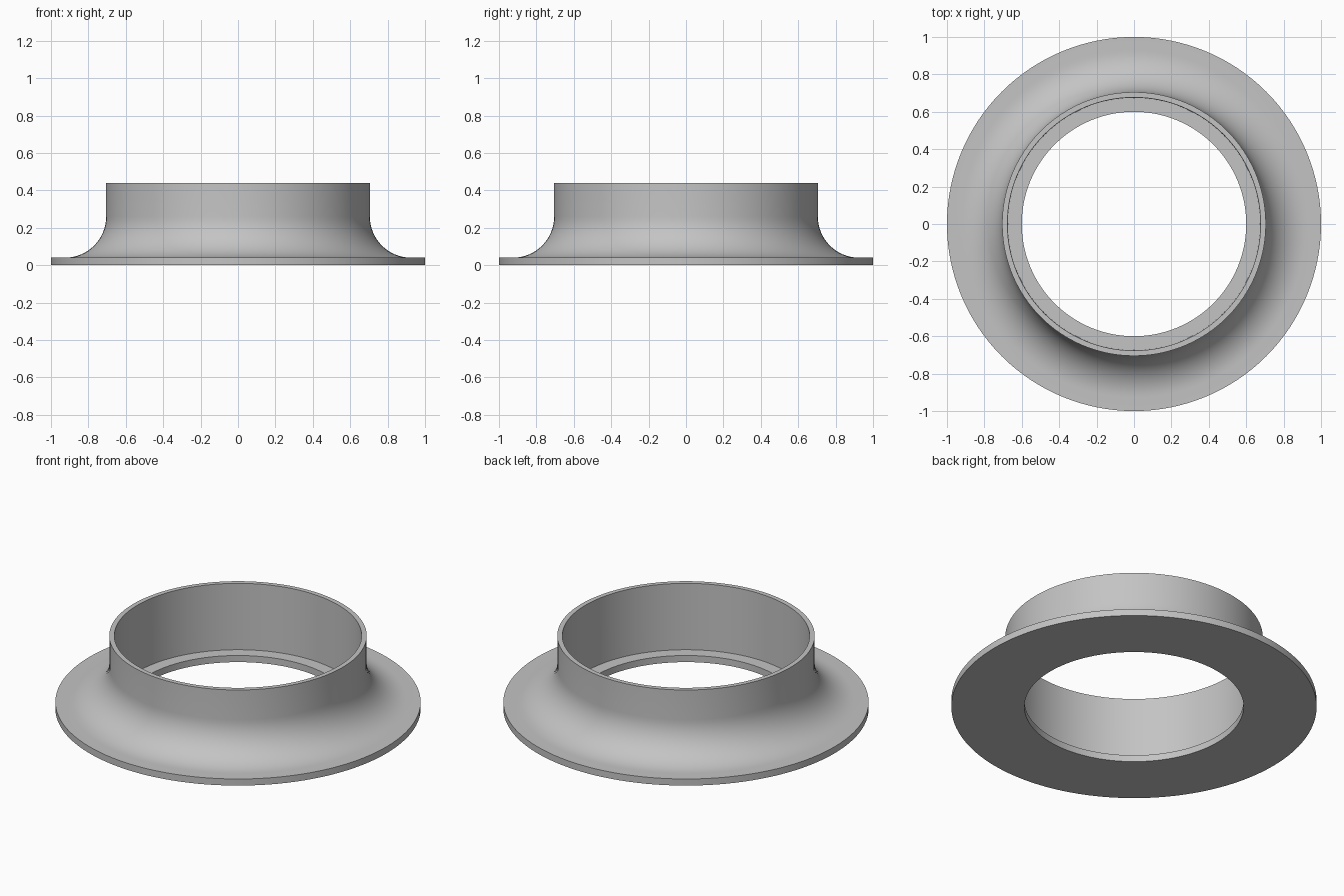
import bpy, bmesh, math

if "Cube" in bpy.data.objects:
    bpy.data.objects.remove(bpy.data.objects["Cube"])

SEGMENTS = 128

# Flange outline, collar fillet, collar wall and inner ledge as one cross-section
profile = [(0.60, 0.0), (1.0, 0.0), (1.0, 0.04)]
FILLET = 0.22
for i in range(17):
    a = math.radians(90 * i / 16)
    profile.append((0.925 - FILLET * math.sin(a), 0.26 - FILLET * math.cos(a)))
profile += [(0.705, 0.44), (0.677, 0.44), (0.675, 0.04), (0.60, 0.04)]

# Revolve the closed cross-section around z
bm = bmesh.new()
rings = []
for s in range(SEGMENTS):
    t = 2 * math.pi * s / SEGMENTS
    rings.append([bm.verts.new((r * math.cos(t), r * math.sin(t), z)) for r, z in profile])
n = len(profile)
for s in range(SEGMENTS):
    a, b = rings[s], rings[(s + 1) % SEGMENTS]
    for i in range(n):
        j = (i + 1) % n
        bm.faces.new((a[i], b[i], b[j], a[j]))
bmesh.ops.recalc_face_normals(bm, faces=bm.faces)

mesh = bpy.data.meshes.new("flanged_collar")
bm.to_mesh(mesh)
bm.free()
collar = bpy.data.objects.new("flanged_collar", mesh)
bpy.context.collection.objects.link(collar)

# Plain grey finish
grey = bpy.data.materials.new("light_grey")
grey.diffuse_color = (0.55, 0.55, 0.55, 1)
grey.use_nodes = True
grey.node_tree.nodes["Principled BSDF"].inputs["Base Color"].default_value = grey.diffuse_color
mesh.materials.append(grey)

# Smooth curved walls, crisp rims
bpy.context.view_layer.objects.active = collar
collar.select_set(True)
bpy.ops.object.shade_smooth_by_angle(angle=math.radians(30))
